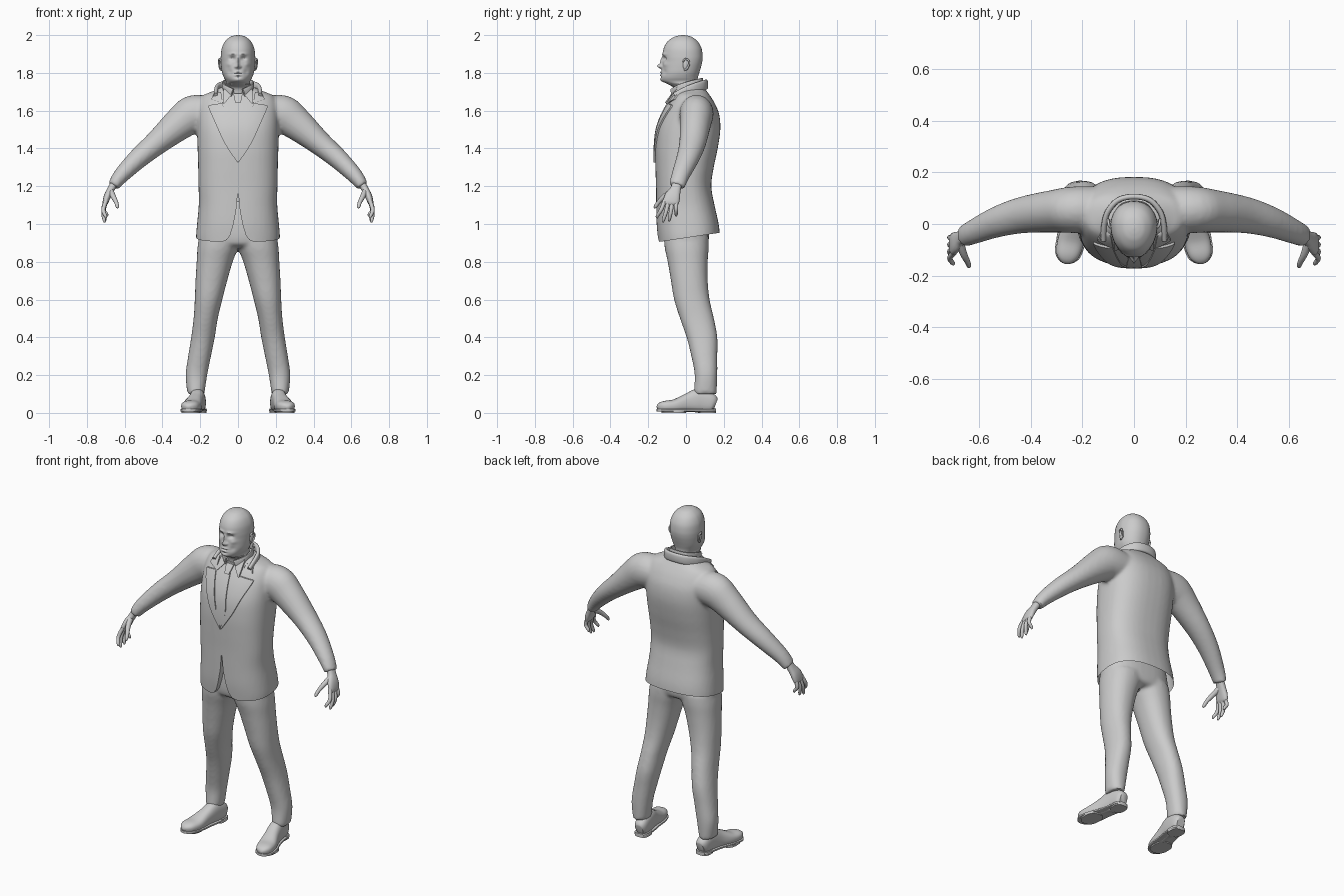
import bpy, bmesh, math
from mathutils import Vector
from mathutils.bvhtree import BVHTree


def spline(rows, k):
    out, n = [], len(rows) - 1
    for i in range(n):
        p = [rows[max(0, min(n, j))] for j in (i - 1, i, i + 1, i + 2)]
        for s in range(k):
            t = s / k
            out.append([.5 * (2*b + (c-a)*t + (2*a-5*b+4*c-d)*t*t + (3*b-a-3*c+d)*t**3)
                        for a, b, c, d in zip(*p)])
    return out + [list(rows[-1])]


def oval(n, p):
    f = lambda v: math.copysign(abs(v) ** (2 / p), v)
    return [(f(math.cos(2*math.pi*i/n)), f(math.sin(2*math.pi*i/n))) for i in range(n)]


def skin(bm, rings):
    vs = [[bm.verts.new(co) for co in r] for r in rings]
    n = len(vs[0])
    for a, b in zip(vs, vs[1:]):
        for i in range(n):
            bm.faces.new((a[i], a[(i+1) % n], b[(i+1) % n], b[i]))
    bm.faces.new(vs[0][::-1])
    bm.faces.new(vs[-1])


def stack(bm, rows, n=40, p=2.5, k=4):
    """Horizontal sections: z, x min, x max, y front, y back."""
    skin(bm, [[((a+b)/2 + (b-a)/2*c, (f+r)/2 + (r-f)/2*s, z) for c, s in oval(n, p)]
              for z, a, b, f, r in spline(rows, k)])


def tube(bm, rows, ref, n=20, p=2, k=4):
    """Path sections: x, y, z, radius along ref, radius across."""
    rows = spline(rows, k)
    pts = [Vector(r[:3]) for r in rows]
    rings = []
    for i, r in enumerate(rows):
        t = (pts[min(i+1, len(pts)-1)] - pts[max(i-1, 0)]).normalized()
        u = (Vector(ref) - t * t.dot(Vector(ref))).normalized()
        v = t.cross(u)
        rings.append([pts[i] + u*c*r[3] + v*s*r[4] for c, s in oval(n, p)])
    skin(bm, rings)


def ball(bm, loc, size):
    g = bmesh.ops.create_uvsphere(bm, u_segments=20, v_segments=12, radius=1)
    for v in g['verts']:
        v.co = Vector(loc) + Vector(a*b for a, b in zip(v.co, size))


def bake(ob):
    me = bpy.data.meshes.new_from_object(ob.evaluated_get(bpy.context.evaluated_depsgraph_get()))
    ob.modifiers.clear()
    ob.data = me


def finish(name, bm, mirror=False, voxel=0, smooth=5):
    if mirror:
        g = bmesh.ops.duplicate(bm, geom=bm.verts[:] + bm.edges[:] + bm.faces[:])['geom']
        for v in g:
            if isinstance(v, bmesh.types.BMVert):
                v.co.x *= -1
    bmesh.ops.recalc_face_normals(bm, faces=bm.faces[:])
    me = bpy.data.meshes.new(name)
    bm.to_mesh(me)
    bm.free()
    ob = bpy.data.objects.new(name, me)
    bpy.context.collection.objects.link(ob)
    if voxel:
        m = ob.modifiers.new('blend', 'REMESH')
        m.mode, m.voxel_size = 'VOXEL', voxel
        m = ob.modifiers.new('soften', 'SMOOTH')
        m.factor, m.iterations = .5, smooth
        bake(ob)
    return ob


# Jacket: torso and sleeves blended together
bm = bmesh.new()
stack(bm, [(z, -w, w, f, b) for z, w, f, b in [
    (.86, .217, -.142, .176), (.93, .222, -.15, .179), (1.0, .217, -.156, .173), (1.1, .208, -.158, .151),
    (1.2, .209, -.159, .134), (1.3, .211, -.162, .147), (1.4, .214, -.163, .168), (1.5, .216, -.153, .182),
    (1.58, .215, -.125, .176), (1.64, .208, -.092, .152), (1.68, .185, -.065, .127),
    (1.70, .14, -.05, .112), (1.725, .085, -.045, .095)]])
for sx in (1, -1):
    tube(bm, [(sx*x, y, z, a, b) for x, y, z, a, b in [
        (.15, .055, 1.585, .09, .09), (.235, .055, 1.58, .09, .102), (.305, .05, 1.535, .083, .089),
        (.43, .035, 1.43, .071, .065), (.53, .008, 1.345, .06, .054), (.62, -.03, 1.255, .048, .042),
        (.66, -.048, 1.2, .042, .031)]], (0, 1, 0), 32)
jacket = finish('jacket', bm, voxel=.01)

# Front opening below the button, then the sloping hem
bm = bmesh.new()
half = [(.002, 1.16), (.01, 1.07), (.026, .99), (.042, .94), (.06, .915), (.09, .903), (.09, .8)]
outline = half + [(-x, z) for x, z in half[::-1]]
skin(bm, [[(x, y, z) for x, z in outline] for y in (-.3, -.1)])
cutter = finish('opening_cutter', bm)
cutter.hide_render = True
m = jacket.modifiers.new('opening', 'BOOLEAN')
m.operation, m.object = 'DIFFERENCE', cutter
bake(jacket)
bpy.data.objects.remove(cutter)
bm = bmesh.new()
bm.from_mesh(jacket.data)
bmesh.ops.bisect_plane(bm, geom=bm.verts[:] + bm.edges[:] + bm.faces[:], plane_co=(0, -.15, .904),
                       plane_no=(0, -.05, .33), clear_inner=True)
bm.to_mesh(jacket.data)
chest = BVHTree.FromBMesh(bm)
bm.free()


def drape(name, left, right, off, mirror=False, k=5, m=12):
    """Cloth strip between two edges (x, z) laid on the chest."""
    def lay(x, z, o):
        hit = chest.ray_cast(Vector((x, -1, z)), Vector((0, 1, 0)))[0]
        if hit is None or hit.y > .02:
            hit = chest.find_nearest(Vector((x, -.05, z)))[0]
        return (x, hit.y - o, z)
    bm, rings = bmesh.new(), []
    for (ax, az, bx, bz) in spline([l + r for l, r in zip(left, right)], k):
        row = [(ax + (bx-ax)*i/m, az + (bz-az)*i/m) for i in range(m+1)]
        rings.append([lay(x, z, off) for x, z in row] + [lay(x, z, off-.012) for x, z in row[::-1]])
    skin(bm, rings)
    return finish(name, bm, mirror)


flip = lambda e: [(-x, z) for x, z in e]
# Shirt front, tie and lapels
inner = [(.001, 1.33), (.03, 1.43), (.055, 1.53), (.077, 1.62), (.085, 1.69)]
drape('shirt_front', inner, flip(inner), .003)
drape('lapels', inner[:4] + [(.082, 1.64)],
      [(.003, 1.325), (.072, 1.43), (.118, 1.53), (.155, 1.615), (.15, 1.63)], .009, True)
drape('collar_ends', [(.08, 1.64), (.09, 1.7)], [(.142, 1.66), (.125, 1.7)], .009, True)
tie = [(.001, 1.34), (.03, 1.42), (.026, 1.53), (.015, 1.645)]
drape('tie', tie, flip(tie), .009)
knot = [(.013, 1.64), (.02, 1.665), (.024, 1.69)]
drape('tie_knot', knot, flip(knot), .02)
drape('shirt_collar_points', [(.075, 1.635), (.045, 1.67), (.022, 1.7)],
      [(.078, 1.64), (.078, 1.68), (.075, 1.725)], .016, True)

# Collars around the neck
for name, path, h, t in [
        ('jacket_collar', [(.118, -.055, 1.67), (.115, 0, 1.7), (.1, .05, 1.72), (.06, .093, 1.734)], .027, .011),
        ('shirt_collar', [(.03, -.075, 1.695), (.07, -.04, 1.715), (.078, .02, 1.735), (.05, .072, 1.748)], .022, .006)]:
    bm = bmesh.new()
    back = [(0, path[-1][1] + .013, path[-1][2] + .004)]
    tube(bm, [p + (h, t) for p in path + back + [(-x, y, z) for x, y, z in path[::-1]]], (0, 0, 1), 16, 3, 6)
    finish(name, bm)

# Trousers
bm = bmesh.new()
stack(bm, [(.875, -.12, .12, -.07, .09), (.9, -.205, .205, -.112, .118), (1.0, -.2, .2, -.12, .12),
           (1.12, -.18, .18, -.11, .1)])
for sx in (1, -1):
    stack(bm, [(z, sx*a, sx*b, f, r) for z, a, b, f, r in [
        (.1, .178, .268, .04, .162), (.2, .163, .277, .046, .166), (.3, .143, .264, .028, .166),
        (.4, .123, .248, .003, .166), (.5, .107, .235, -.032, .148), (.6, .083, .229, -.063, .125),
        (.7, .057, .225, -.08, .115), (.8, .028, .219, -.097, .115), (.87, .0, .215, -.112, .12),
        (.93, -.02, .207, -.118, .12)]], 32, 2.2)
finish('trousers', bm, voxel=.01)

# Shoes with soles
foot = [(.206, .157, .045, .024, .03), (.207, .135, .052, .037, .05), (.214, .07, .064, .04, .064),
        (.226, .01, .053, .042, .05), (.243, -.06, .037, .051, .035), (.256, -.115, .034, .046, .029),
        (.262, -.142, .029, .028, .021), (.264, -.153, .026, .008, .008)]
bm = bmesh.new()
tube(bm, foot, (1, 0, 0), 28, 2.5, 5)
finish('shoes', bm, True)
bm = bmesh.new()
tube(bm, [(x, y, .014, a + .005, .007) for x, y, z, a, b in foot], (1, 0, 0), 28, 6, 5)
skin(bm, [[(.207 + .041*c, .115 + .045*s, z) for c, s in oval(24, 3)] for z in (0, .022)])
skin(bm, [[(.25 + .05*c, -.065 + .065*s, z) for c, s in oval(24, 2.5)] for z in (0, .012)])
finish('soles', bm, True)

# Hands: palm, four fingers and thumb
bm = bmesh.new()
tube(bm, [(.65, -.045, 1.225, .026, .02), (.672, -.055, 1.185, .028, .019), (.69, -.07, 1.15, .04, .019),
          (.702, -.08, 1.115, .042, .015), (.705, -.082, 1.1, .03, .008)], (0, 1, 0), 20, 2.4)
for y0, y1, x1, z1 in [(-.112, -.152, .698, 1.03), (-.092, -.12, .705, 1.008),
                       (-.072, -.088, .702, 1.014), (-.053, -.052, .692, 1.04)]:
    ym = (y0 + y1) / 2
    tube(bm, [(.698, y0, 1.125, .0115, .0115), (.713, ym, (1.12 + z1)/2, .0105, .0105),
              (x1 + .003, y1, z1 + .012, .0085, .0085), (x1, y1, z1, .003, .003)], (0, 1, 0), 12)
tube(bm, [(.675, -.07, 1.175, .017, .017), (.66, -.115, 1.145, .014, .014), (.645, -.145, 1.115, .011, .011),
          (.639, -.162, 1.092, .009, .009), (.637, -.167, 1.083, .003, .003)], (1, 0, 0), 12)
finish('hands', bm, True)

# Head and neck, with the face pushed in and out of the skull
bm = bmesh.new()
stack(bm, [(z, -w, w, f, b) for z, w, f, b in [
    (1.62, .07, -.05, .075), (1.68, .069, -.055, .07), (1.72, .068, -.065, .066), (1.742, .066, -.1, .063),
    (1.757, .067, -.128, .062), (1.775, .077, -.134, .063), (1.80, .086, -.131, .07), (1.83, .09, -.127, .079),
    (1.86, .092, -.124, .086), (1.89, .092, -.124, .088), (1.93, .087, -.118, .082), (1.965, .071, -.099, .063),
    (1.988, .046, -.068, .035), (1.997, .024, -.042, .01), (2.0, .004, -.02, -.012)]], 112, 2.2, 8)
bumps = [(0, 1.836, .009, .012, -.027), (0, 1.862, .008, .018, -.012), (.014, 1.832, .007, .007, -.011),
         (.034, 1.876, .018, .011, .014), (.033, 1.899, .024, .007, -.007), (0, 1.803, .02, .005, -.006),
         (0, 1.796, .022, .0025, .005), (0, 1.788, .018, .005, -.006), (0, 1.778, .02, .005, .004),
         (0, 1.762, .018, .01, -.004), (.055, 1.845, .015, .012, -.005), (.05, 1.805, .014, .015, .005)]
for v in bm.verts:
    x, y, z = v.co
    if y < -.03:
        v.co.y += sum(d * math.exp(-((abs(x)-cx)/sx)**2 - ((z-cz)/sz)**2) for cx, cz, sx, sz, d in bumps)
    if z > 1.74:
        v.co.x *= 1 - .14 * min(1, max(0, -y / .12))
finish('head', bm)

# Eyes and ears
bm = bmesh.new()
ball(bm, (.032, -.091, 1.876), (.014, .014, .012))
finish('eyes', bm, True)
bm = bmesh.new()
ball(bm, (.09, .0, 1.843), (.008, .017, .029))
tube(bm, [(.088, -.016, 1.852, .004, .004), (.096, -.008, 1.872, .005, .005), (.1, .012, 1.868, .005, .005),
          (.1, .017, 1.848, .005, .005), (.094, .004, 1.822, .006, .006), (.088, -.01, 1.815, .004, .004)], (1, 0, 0), 10)
finish('ears', bm, True)

bpy.ops.object.select_all(action='SELECT')
bpy.context.view_layer.objects.active = jacket
bpy.ops.object.shade_smooth_by_angle(angle=math.radians(42))
